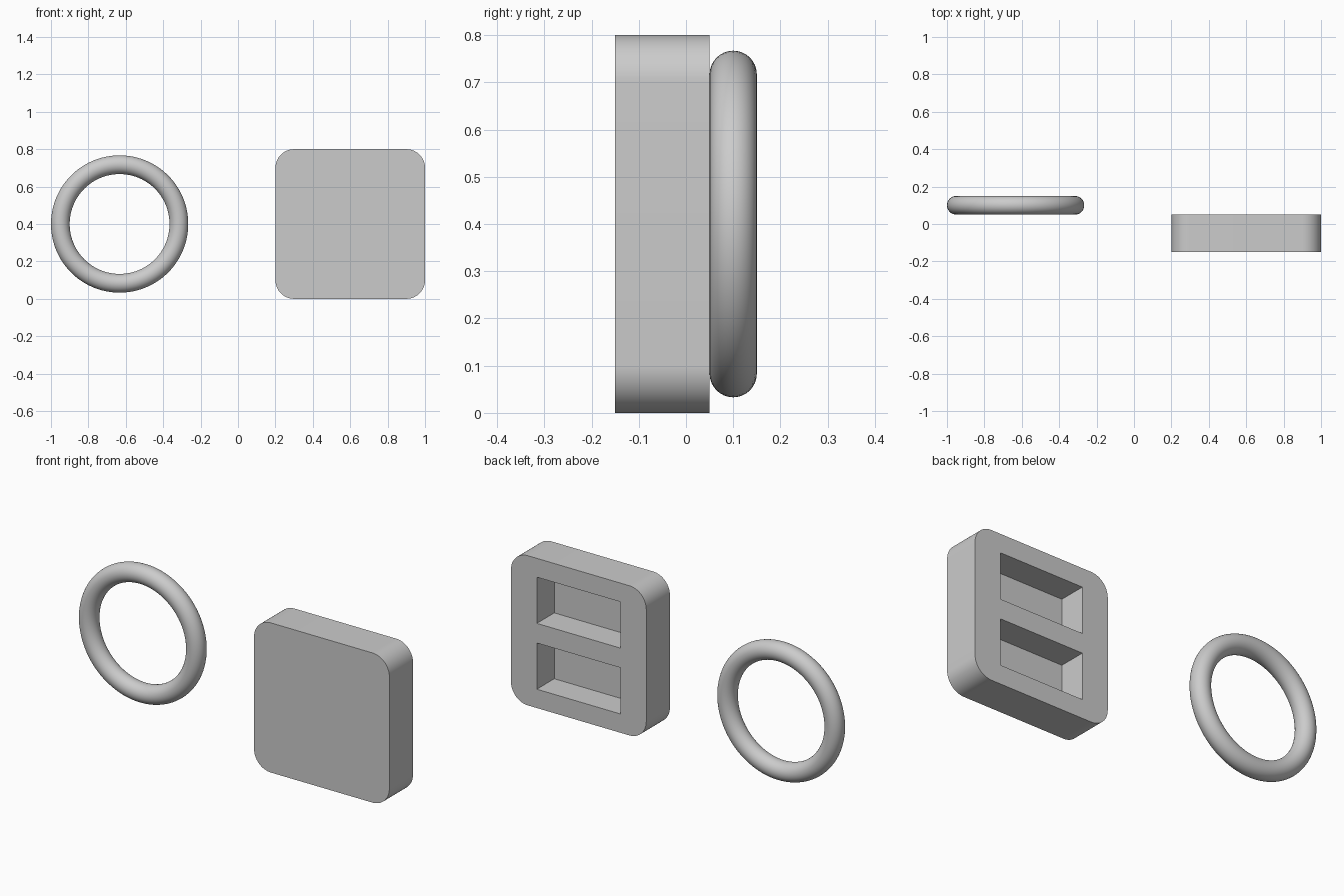
import bpy
import bmesh
import math
from mathutils import Matrix, Vector

cube = bpy.data.objects.get("Cube")
if cube:
    bpy.data.objects.remove(cube, do_unlink=True)

GREY = (0.6, 0.6, 0.6, 1.0)
grey = bpy.data.materials.new("plain_grey")
grey.use_nodes = True
grey.diffuse_color = GREY
grey.node_tree.nodes["Principled BSDF"].inputs["Base Color"].default_value = GREY


def finish(obj, name):
    """Name the object, colour it and smooth its curved faces."""
    obj.name = obj.data.name = name
    obj.data.materials.clear()
    obj.data.materials.append(grey)
    bpy.ops.object.select_all(action="DESELECT")
    obj.select_set(True)
    bpy.context.view_layer.objects.active = obj
    bpy.ops.object.shade_smooth_by_angle(angle=math.radians(30))


def box(name, centre, size):
    """Make a box object; return it with its size baked in."""
    bm = bmesh.new()
    bmesh.ops.create_cube(bm, size=1, matrix=Matrix.Translation(centre)
                          @ Matrix.Diagonal((*size, 1)))
    mesh = bpy.data.meshes.new(name)
    bm.to_mesh(mesh)
    bm.free()
    obj = bpy.data.objects.new(name, mesh)
    bpy.context.collection.objects.link(obj)
    return obj


# Block with its four corners rounded along the depth
block = box("block", (0.6, -0.05, 0.4), (0.8, 0.2, 0.8))
bm = bmesh.new()
bm.from_mesh(block.data)
depth_edges = [e for e in bm.edges
               if abs((e.verts[0].co - e.verts[1].co).normalized().y) > 0.9]
bmesh.ops.bevel(bm, geom=depth_edges, offset=0.1, segments=16,
                profile=0.5, affect="EDGES")
bm.to_mesh(block.data)
bm.free()

# Two rectangular pockets sunk into the back
back, depth, spare = 0.05, 0.147, 0.1
for side in (-1, 1):
    centre = Vector((0.6, back + (spare - depth) / 2, 0.4 + side * 0.176))
    cutter = box("pocket_cutter", centre, (0.494, depth + spare, 0.247))
    cutter.hide_render = True
    cut = block.modifiers.new("pocket", "BOOLEAN")
    cut.operation = "DIFFERENCE"
    cut.solver = "EXACT"
    cut.object = cutter
    bpy.ops.object.select_all(action="DESELECT")
    block.select_set(True)
    bpy.context.view_layer.objects.active = block
    bpy.ops.object.modifier_apply(modifier=cut.name)
    bpy.data.objects.remove(cutter, do_unlink=True)
finish(block, "block")

# Upright round ring beside the block
bpy.ops.mesh.primitive_torus_add(
    location=(-0.633, 0.1, 0.4), rotation=(math.pi / 2, 0, 0),
    major_radius=0.317, minor_radius=0.05,
    major_segments=96, minor_segments=32)
finish(bpy.context.object, "ring")
